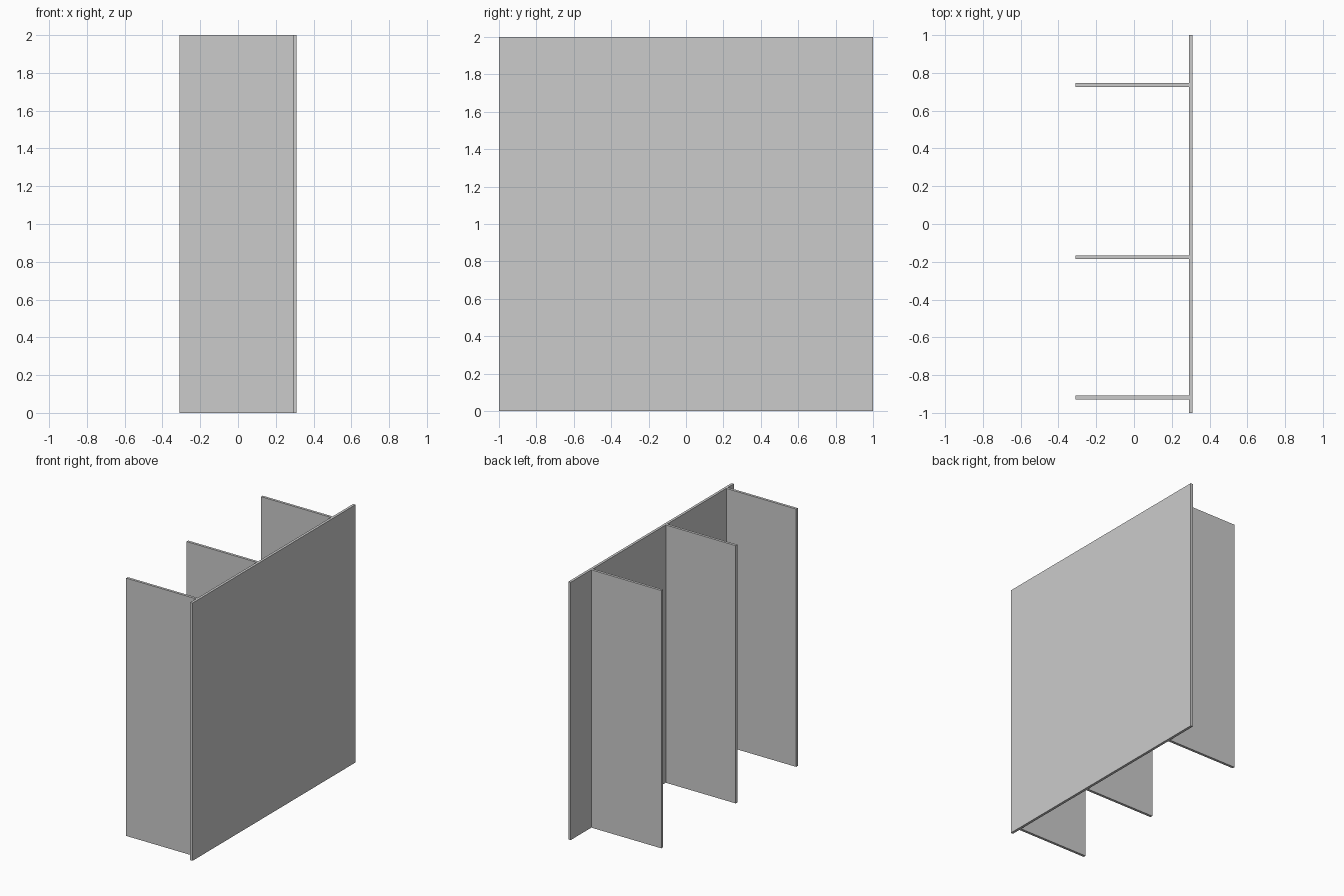
import bpy

if "Cube" in bpy.data.objects:
    bpy.data.objects.remove(bpy.data.objects["Cube"])


def box(name, x, y, z):
    """Add a box spanning the given (min, max) ranges."""
    spans = (x, y, z)
    bpy.ops.mesh.primitive_cube_add(size=1, location=[(a + b) / 2 for a, b in spans])
    obj = bpy.context.object
    obj.name = name
    obj.scale = [b - a for a, b in spans]
    bpy.ops.object.transform_apply(location=False, rotation=False, scale=True)
    return obj


HEIGHT = 2.0
THICK = 0.02
HALF_DEPTH = 0.31
panel_back = HALF_DEPTH - THICK

# Large upright panel
box("wall_panel", (panel_back, HALF_DEPTH), (-1, 1), (0, HEIGHT))

# Three upright fins butting against the panel, unevenly spaced
for name, y in (("fin_front", -0.918), ("fin_middle", -0.176), ("fin_back", 0.736)):
    box(name, (-HALF_DEPTH, panel_back), (y - THICK / 2, y + THICK / 2), (0, HEIGHT))
